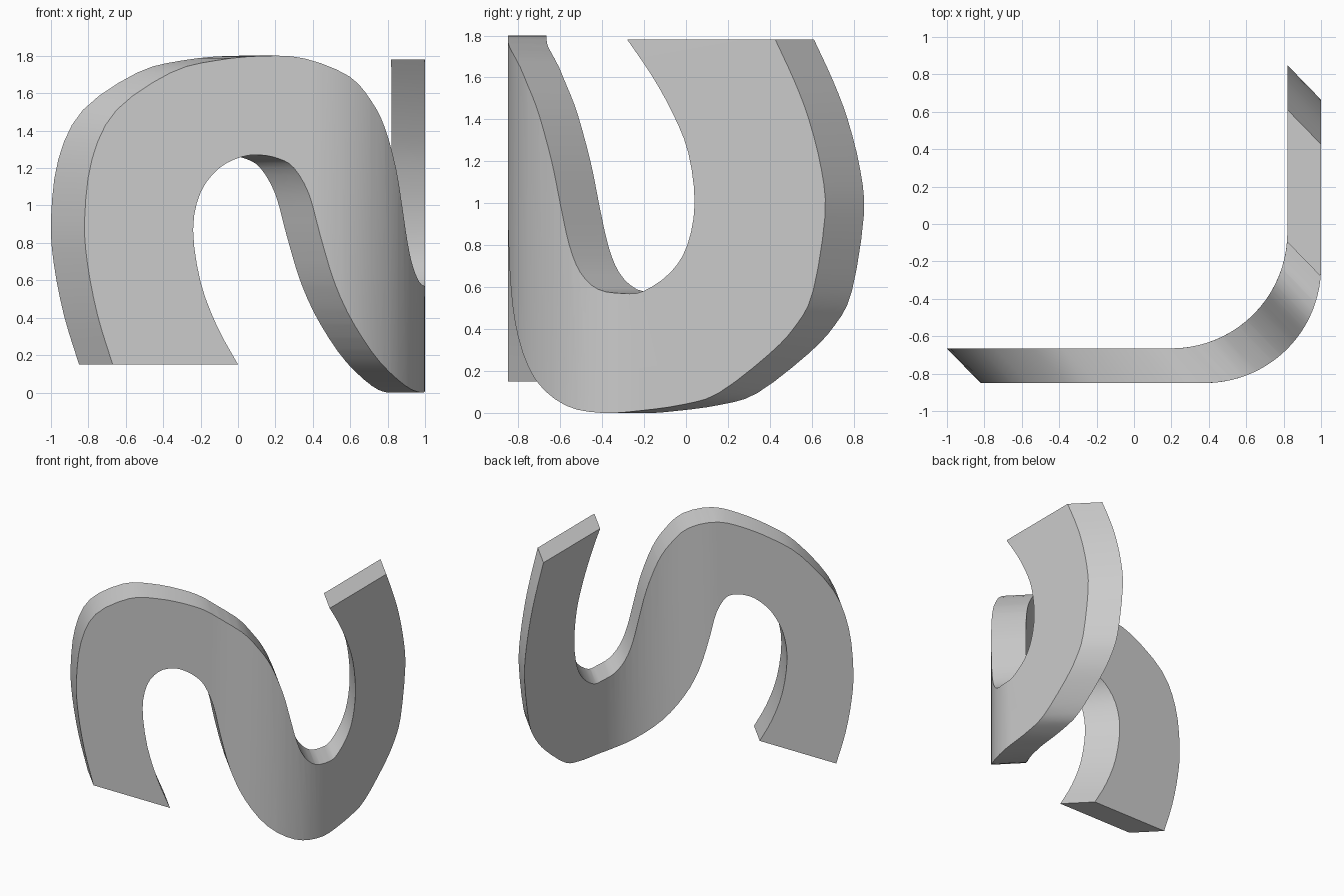
import bpy
import bmesh
import math
from mathutils import Vector

cube = bpy.data.objects.get("Cube")
if cube:
    bpy.data.objects.remove(cube, do_unlink=True)

# Plan of the bend: straight front wall, quarter-round corner, straight side wall
FRONT_Y, SIDE_X, RADIUS = -0.85, 1.0, 0.62
BEND_START = SIDE_X - RADIUS
BEND_END = BEND_START + RADIUS * math.pi / 2
THICKNESS = Vector((-0.18, 0.185, 0))
STRIPS = 20

# Edges of the S ribbon laid flat: distance along the wall, height
upper_edge = [(-.67, .15), (-.75, .41), (-.805, .69), (-.82, .93), (-.78, 1.25),
              (-.65, 1.51), (-.36, 1.71), (-.12, 1.775), (.14, 1.8), (.36, 1.785),
              (.6, 1.69), (.73, 1.56), (.82, 1.42), (.905, 1.2), (.957, 1),
              (1.01, .8), (1.07, .67), (1.16, .59), (1.28, .57), (1.38, .58),
              (1.51, .67), (1.59, .8), (1.625, 1), (1.595, 1.24), (1.52, 1.43),
              (1.42, 1.61), (1.304, 1.78)]
lower_edge = [(0, .15), (-.11, .35), (-.2, .59), (-.24, .87), (-.2, 1.07),
              (-.1, 1.2), (.02, 1.26), (.12, 1.27), (.22, 1.25), (.3, 1.2),
              (.38, 1.06), (.44, .84), (.52, .58), (.63, .36), (.79, .16),
              (.99, .035), (1.18, 0), (1.36, .01), (1.57, .04), (1.74, .095),
              (1.98, .28), (2.11, .42), (2.19, .58), (2.247, .94),
              (2.23, 1.16), (2.17, 1.4), (2.1, 1.585), (2.01, 1.78)]


def smooth_path(points, steps=3):
    """Pass a smooth curve through the points."""
    pts = [Vector(p) for p in points]
    pts = [2 * pts[0] - pts[1]] + pts + [2 * pts[-1] - pts[-2]]
    path = []
    for a, b, c, d in zip(pts, pts[1:], pts[2:], pts[3:]):
        for i in range(steps):
            t = i / steps
            path.append(0.5 * (2 * b + (c - a) * t
                               + (2 * a - 5 * b + 4 * c - d) * t ** 2
                               + (3 * b - a - 3 * c + d) * t ** 3))
    path.append(pts[-2])
    return path


def wrap(along, height):
    """Bend a flat point around the corner."""
    if along <= BEND_START:
        return Vector((along, FRONT_Y, height))
    if along >= BEND_END:
        return Vector((SIDE_X, FRONT_Y + RADIUS + along - BEND_END, height))
    angle = (along - BEND_START) / RADIUS
    return Vector((BEND_START + RADIUS * math.sin(angle),
                   FRONT_Y + RADIUS * (1 - math.cos(angle)), height))


# Flat outline, sliced into strips where it bends
bm = bmesh.new()
outline = smooth_path(upper_edge) + smooth_path(lower_edge)[::-1]
bm.faces.new([bm.verts.new((p.x, 0, p.y)) for p in outline])
for i in range(STRIPS + 1):
    cut = BEND_START + (BEND_END - BEND_START) * i / STRIPS
    bmesh.ops.bisect_plane(bm, geom=bm.verts[:] + bm.edges[:] + bm.faces[:],
                           dist=1e-5, plane_co=(cut, 0, 0), plane_no=(1, 0, 0))

# Wrap the outer sheet, copy it diagonally inward and close the rim
for v in bm.verts:
    v.co = wrap(v.co.x, v.co.z)
outer_faces = bm.faces[:]
rim = [e for e in bm.edges if e.is_boundary]
inner = {v: bm.verts.new(v.co + THICKNESS) for v in bm.verts[:]}
for f in outer_faces:
    bm.faces.new([inner[v] for v in reversed(f.verts)])
for e in rim:
    a, b = e.verts
    bm.faces.new((a, b, inner[b], inner[a]))
bmesh.ops.recalc_face_normals(bm, faces=bm.faces[:])

mesh = bpy.data.meshes.new("curved_ribbon")
bm.to_mesh(mesh)
bm.free()
ribbon = bpy.data.objects.new("curved_ribbon", mesh)
bpy.context.collection.objects.link(ribbon)

# Plain grey finish
grey = bpy.data.materials.new("light_grey")
grey.use_nodes = True
colour = (0.6, 0.6, 0.6, 1)
grey.diffuse_color = colour
grey.node_tree.nodes["Principled BSDF"].inputs["Base Color"].default_value = colour
mesh.materials.append(grey)

bpy.ops.object.select_all(action="DESELECT")
ribbon.select_set(True)
bpy.context.view_layer.objects.active = ribbon
bpy.ops.object.shade_smooth_by_angle(angle=math.radians(30))
